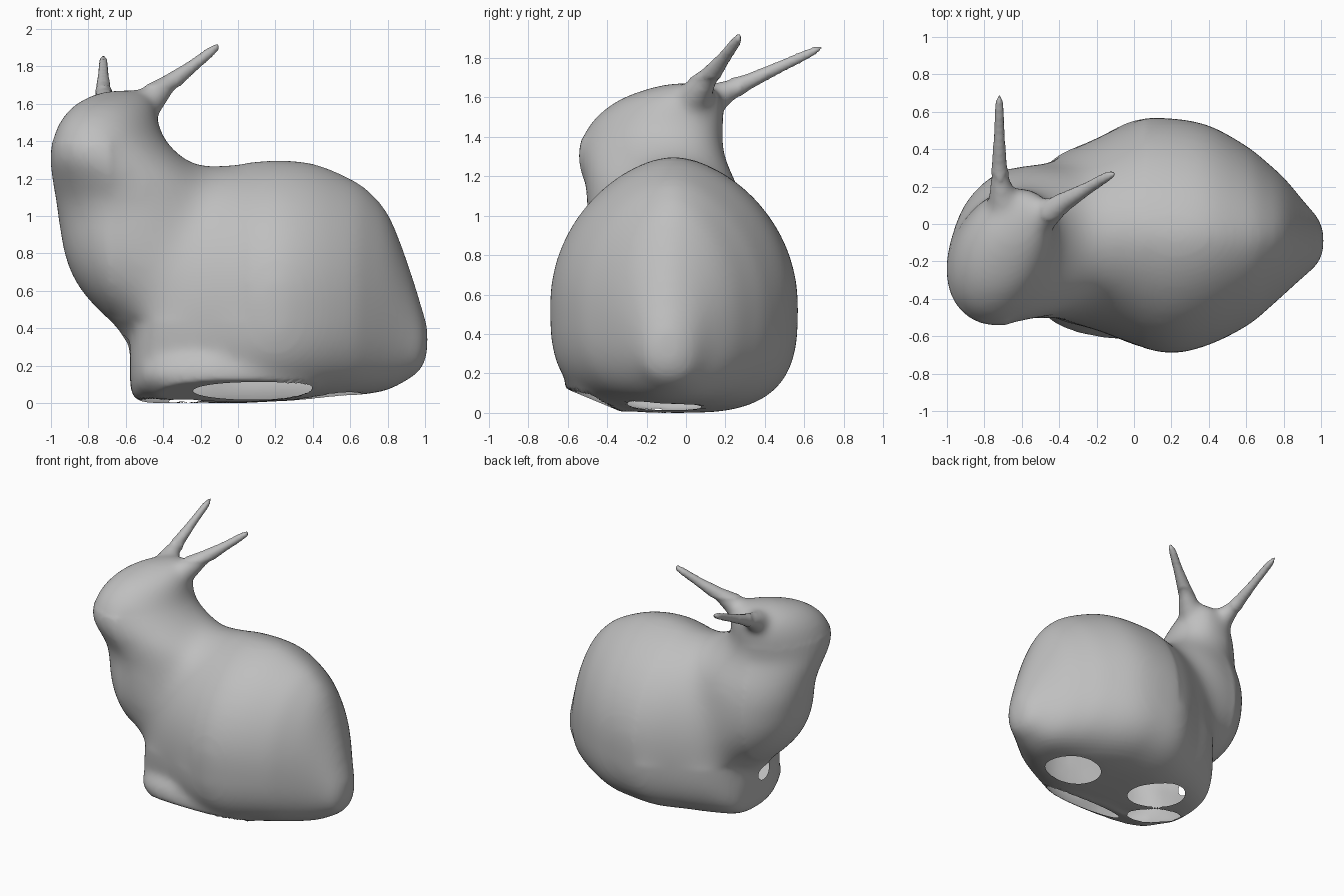
import bpy, bmesh
from math import sin, cos, pi, radians
from mathutils import Vector, Matrix

if "Cube" in bpy.data.objects:
    bpy.data.objects.remove(bpy.data.objects["Cube"], do_unlink=True)

SIDES = 48
TURN = [2 * pi * i / SIDES for i in range(SIDES)]


def refine(rows, steps=4):
    """Add smoothly interpolated rows between the given ones."""
    rows = [Vector(r) for r in rows]
    fine = []
    for i in range(len(rows) - 1):
        a, b, c, d = (rows[min(max(i + k, 0), len(rows) - 1)] for k in (-1, 0, 1, 2))
        for n in range(steps):
            t = n / steps
            fine.append(b + (c - a) * (t / 2) + (a * 2 - b * 5 + c * 4 - d) * (t * t / 2)
                        + (b * 3 - a - c * 3 + d) * (t ** 3 / 2))
    return fine + [rows[-1]]


def loft(bm, rings):
    """Skin a closed shape through a list of rings of points."""
    loops = [[bm.verts.new(p) for p in ring] for ring in rings]
    for a, b in zip(loops, loops[1:]):
        for i in range(SIDES):
            j = (i + 1) % SIDES
            bm.faces.new((a[i], a[j], b[j], b[i]))
    bm.faces.new(loops[0][::-1])
    bm.faces.new(loops[-1])


def lump(bm, centre, radii):
    """Add an ellipsoid."""
    ball = bmesh.ops.create_uvsphere(bm, u_segments=32, v_segments=20, radius=1)
    for v in ball["verts"]:
        v.co = Vector(centre) + v.co * Vector(radii)


def torso_ring(x, z0, z1, y0, y1):
    """Egg-shaped upright section, boxier below, rounder towards the ends."""
    zw = z0 + (z1 - z0) * 0.42
    low = 0.64 + 0.35 * max(abs(x) - 0.3, 0)
    ring = []
    for t in TURN:
        c, s = cos(t), sin(t)
        power = 1.2 if s > 0 else low
        y = (y0 + y1) / 2 + (y1 - y0) / 2 * abs(c) ** power * (1 if c > 0 else -1)
        z = zw + (z1 - zw) * s if s > 0 else zw - (zw - z0) * abs(s) ** low
        ring.append((x, y, z))
    return ring


def neck_ring(z, x0, x1, y0, y1):
    """Level oval section, slanted where the head turns."""
    slant = 0.07 * min(max((z - 1.0) / 0.3, 0), 1)
    rx = ((x1 - x0) ** 2 / 4 - slant ** 2) ** 0.5
    return [((x0 + x1) / 2 + slant * sin(t) + rx * cos(t),
             (y0 + y1) / 2 + (y1 - y0) / 2 * sin(t), z) for t in TURN]


def ear_rings(path):
    """Round sections along a path of (point, radius)."""
    pts = [Vector(p) for p, r in path]
    rings = []
    for i, (p, r) in enumerate(path):
        way = pts[min(i + 1, len(pts) - 1)] - pts[max(i - 1, 0)]
        side = way.cross(Vector((0, 0, 1))).normalized()
        up = side.cross(way).normalized()
        rings.append([pts[i] + (side * cos(t) + up * sin(t)) * r for t in TURN])
    return rings


def blend(bm, voxel, rounds, swell):
    """Fuse overlapping shapes into one smooth skin, returned as a bmesh."""
    me = bpy.data.meshes.new("blend")
    bmesh.ops.recalc_face_normals(bm, faces=bm.faces)
    bm.to_mesh(me)
    bm.free()
    ob = bpy.data.objects.new("blend", me)
    bpy.context.collection.objects.link(ob)
    fuse = ob.modifiers.new("fuse", 'REMESH')
    fuse.mode = 'VOXEL'
    fuse.voxel_size = voxel
    soften = ob.modifiers.new("soften", 'SMOOTH')
    soften.factor = 0.5
    soften.iterations = rounds
    fill = ob.modifiers.new("fill", 'DISPLACE')
    fill.mid_level = 0
    fill.strength = swell
    done = ob.evaluated_get(bpy.context.evaluated_depsgraph_get())
    out = bmesh.new()
    out.from_mesh(done.to_mesh())
    done.to_mesh_clear()
    bpy.data.objects.remove(ob, do_unlink=True)
    return out


def relax(bm, verts, rounds):
    """Even out a joint locally."""
    for _ in range(rounds):
        bmesh.ops.smooth_vert(bm, verts=verts, factor=0.5,
                              use_axis_x=True, use_axis_y=True, use_axis_z=True)


# Torso from rump to chest: x, bottom, top, right and left edge
torso = [
    (1.008, .29, .42, -.14, -.04), (.98, .19, .51, -.21, .03),
    (.90, .13, .76, -.28, .12), (.80, .08, 1.01, -.37, .24),
    (.70, .06, 1.13, -.46, .33), (.60, .05, 1.20, -.54, .41),
    (.40, .03, 1.28, -.64, .52), (.20, .02, 1.298, -.685, .558),
    (.00, .01, 1.28, -.64, .55), (-.20, .01, 1.27, -.56, .45),
    (-.38, .01, 1.22, -.515, .375), (-.47, .01, .92, -.46, .30),
    (-.535, .02, .55, -.38, .21), (-.57, .05, .34, -.28, .12)]
# Chest, neck and head: height, x range, y range
neck = [
    (.30, -.57, -.10, -.28, .12), (.42, -.65, -.12, -.37, .20),
    (.50, -.735, -.12, -.43, .25), (.60, -.825, -.12, -.475, .29),
    (.70, -.885, -.12, -.50, .31), (.80, -.92, -.12, -.51, .32),
    (.90, -.94, -.10, -.51, .32), (1.0, -.955, -.08, -.50, .31),
    (1.1, -.97, -.08, -.50, .29), (1.2, -.988, -.15, -.525, .245),
    (1.3, -1.0, -.28, -.543, .195), (1.4, -.99, -.39, -.525, .185),
    (1.5, -.953, -.43, -.455, .19), (1.57, -.90, -.44, -.37, .19),
    (1.61, -.85, -.45, -.29, .18), (1.65, -.77, -.46, -.17, .15),
    (1.672, -.69, -.48, -.06, .10)]

bm = bmesh.new()
loft(bm, [torso_ring(*row) for row in refine(torso)])
loft(bm, [neck_ring(*row) for row in refine(neck)])
# Front paw and lower haunch bulges
lump(bm, (-.35, -.30, .13), (.20, .21, .11))
lump(bm, (-.02, -.41, .16), (.50, .205, .16))
bm = blend(bm, 0.025, 22, 0.006)
relax(bm, [v for v in bm.verts if -.68 < v.co.x < .05 and .45 < v.co.z < 1.45], 64)

# Slanted flat along the underside
normal = Vector((0, -.385, -.923))
for v in bm.verts:
    over = (v.co - Vector((0, -.59, .12))).dot(normal)
    if over > 0:
        v.co -= normal * over

# Two thin ears with flared roots
loft(bm, ear_rings([
    ((-.54, .01, 1.55), .10), ((-.45, .065, 1.64), .078),
    ((-.37, .12, 1.71), .050), ((-.25, .19, 1.80), .033),
    ((-.15, .25, 1.88), .026), ((-.11, .27, 1.91), .018),
    ((-.10, .275, 1.92), .006)]))
loft(bm, ear_rings([
    ((-.67, .02, 1.54), .10), ((-.70, .13, 1.59), .085),
    ((-.715, .22, 1.64), .058), ((-.72, .31, 1.68), .040),
    ((-.72, .48, 1.76), .029), ((-.72, .62, 1.825), .024),
    ((-.72, .67, 1.848), .017), ((-.72, .69, 1.856), .006)]))
bm = blend(bm, 0.016, 2, 0.001)
relax(bm, [v for v in bm.verts if 1.4 < v.co.z < 1.70 and v.co.y < .27], 22)

# Openings in the underside and the chest: centre, radii and turn
openings = [
    ((.08, -.47, .07), (.32, .12, .14), 0), ((.47, -.11, .04), (.20, .18, .12), -38),
    ((-.18, .03, .02), (.205, .16, .12), -38), ((-.36, -.21, .03), (.19, .11, .10), -38),
    ((-.58, -.13, .30), (.09, .07, .07), 0)]
for centre, radii, angle in openings:
    mid = Vector(centre)
    spin = Matrix.Rotation(radians(-angle), 3, 'Z')

    def reach(v):
        d = spin @ (v.co - mid)
        return sum((d[i] / radii[i]) ** 2 for i in range(3)) ** 0.5

    inside = {v for v in bm.verts if reach(v) < 1}
    rim = {w for v in inside for f in v.link_faces for w in f.verts} - inside
    bmesh.ops.delete(bm, geom=list(inside), context='VERTS')
    for v in rim:
        v.co = mid + (v.co - mid) / reach(v)

floor = min(v.co.z for v in bm.verts)
bmesh.ops.translate(bm, verts=bm.verts, vec=(0, 0, -floor))

# Finished shell
mesh = bpy.data.meshes.new("rabbit_shell")
bm.to_mesh(mesh)
bm.free()
rabbit = bpy.data.objects.new("rabbit_shell", mesh)
bpy.context.collection.objects.link(rabbit)
grey = bpy.data.materials.new("plain_grey")
grey.use_nodes = True
grey.diffuse_color = (.52, .52, .52, 1)
grey.node_tree.nodes["Principled BSDF"].inputs["Base Color"].default_value = (.52, .52, .52, 1)
mesh.materials.clear()
mesh.materials.append(grey)
for poly in mesh.polygons:
    poly.use_smooth = True
    poly.material_index = 0
